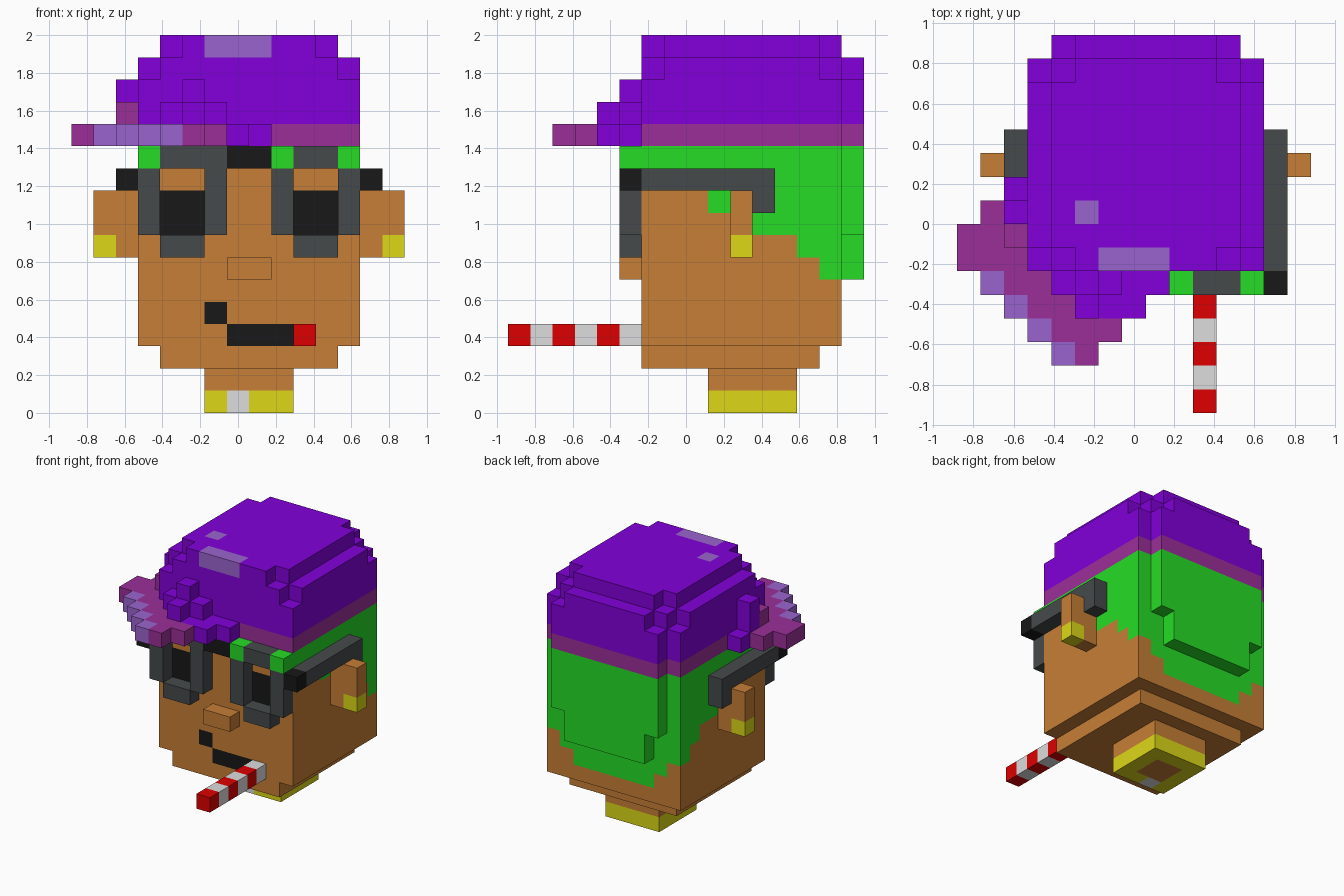
import bpy
import bmesh
from mathutils import Vector

if "Cube" in bpy.data.objects:
    bpy.data.objects.remove(bpy.data.objects["Cube"], do_unlink=True)

S = 2 / 17          # size of one block
CENTRE = Vector((7.5, 8, 0))


def linear(c):
    c /= 255
    return c / 12.92 if c <= 0.04045 else ((c + 0.055) / 1.055) ** 2.4


COLOURS = {
    "skin": (199, 126, 54), "green": (38, 221, 38), "purple": (130, 0, 218),
    "plum": (155, 47, 153), "lilac": (155, 100, 207), "gold": (221, 216, 23),
    "grey": (69, 74, 75), "black": (24, 24, 24), "red": (222, 0, 0),
    "white": (221, 221, 221),
}
MATS = {}
for key, rgb in COLOURS.items():
    m = bpy.data.materials.new(key)
    m.use_nodes = True
    col = [linear(c) for c in rgb] + [1]
    m.diffuse_color = col
    bsdf = next(n for n in m.node_tree.nodes if n.type == 'BSDF_PRINCIPLED')
    bsdf.inputs["Base Color"].default_value = col
    MATS[key] = m


def blocks(name, boxes, colour):
    """Join boxes (x0,x1,y0,y1,z0,z1 in blocks) into one outer skin.
    colour is a name, or a rule taking block x, y, z and face normal."""
    cells = {(x, y, z) for a, b, c, d, e, f in boxes
             for x in range(a, b) for y in range(c, d) for z in range(e, f)}
    bm = bmesh.new()
    mesh = bpy.data.meshes.new(name)
    used = []
    for cell in sorted(cells):
        for axis in range(3):
            for sign in (-1, 1):
                n = [0, 0, 0]
                n[axis] = sign
                if tuple(c + d for c, d in zip(cell, n)) in cells:
                    continue
                key = colour if isinstance(colour, str) else colour(*cell, tuple(n))
                if key not in used:
                    used.append(key)
                    mesh.materials.append(MATS[key])
                corners = []
                for u, v in ((0, 0), (1, 0), (1, 1), (0, 1))[::sign]:
                    p = Vector(cell)
                    p[axis] += sign > 0
                    p[(axis + 1) % 3] += u
                    p[(axis + 2) % 3] += v
                    corners.append(bm.verts.new((p - CENTRE) * S))
                bm.faces.new(corners).material_index = used.index(key)
    bmesh.ops.remove_doubles(bm, verts=bm.verts, dist=S / 100)
    bmesh.ops.dissolve_limit(bm, angle_limit=0.01, verts=bm.verts, edges=bm.edges,
                             delimit={'MATERIAL'})
    bm.to_mesh(mesh)
    bm.free()
    bpy.context.collection.objects.link(bpy.data.objects.new(name, mesh))


def both_sides(name, boxes, colour):
    """Build a part on the left (+x) and its mirror on the right."""
    blocks("left_" + name, boxes, colour)
    blocks("right_" + name, [(16 - b, 16 - a, *r) for a, b, *r in boxes], colour)


# Head: painted lenses, mouth and stepped hairline
def head_rule(x, y, z, n):
    if n == (0, -1, 0) and y == 6:
        lens = z in (8, 9) and x in (4, 5, 10, 11)
        mouth = (z == 3 and 7 <= x < 10) or (z == 4 and x == 6)
        if lens or mouth:
            return "black"
    if y == 14:
        hairline = max(4, 6 - min(x - 3, 12 - x))
    else:
        hairline = {13: 7, 12: 8, 11: 8, 10: 9, 9: 9}.get(y, 11)
    return "green" if z >= hairline else "skin"


blocks("head", [(3, 13, 6, 15, 3, 12), (4, 12, 6, 14, 2, 3)], head_rule)
blocks("nose", [(7, 9, 5, 6, 6, 7)], "skin")
blocks("back_hair", [(4, 12, 15, 16, 8, 12), (5, 11, 15, 16, 6, 8)], "green")
for i, x in enumerate((3, 9, 12)):
    blocks(f"fringe_{i + 1}", [(x, x + 1, 5, 6, 11, 12)], "green")


# Neck with a gold chain and pendant
def neck_rule(x, y, z, n):
    if z == 0 and (x, y) == (7, 9):
        return "white"
    core = 7 <= x < 9 and 10 <= y < 12
    return "skin" if z == 1 or core else "gold"


blocks("neck_and_chain", [(6, 10, 9, 13, 0, 2)], neck_rule)

# Ears with earrings
both_sides("ear", [(13, 14, 10, 11, 7, 10), (14, 15, 10, 11, 8, 10)], "skin")
both_sides("earring", [(14, 15, 10, 11, 7, 8)], "gold")

# Glasses
both_sides("temple_arm", [(13, 14, 6, 12, 10, 11), (13, 14, 11, 12, 9, 10)], "grey")
both_sides("hinge", [(13, 14, 5, 6, 10, 11)], "black")
both_sides("lens_frame", [(9, 10, 5, 6, 8, 11), (12, 13, 5, 6, 8, 11),
                          (10, 12, 5, 6, 7, 8), (10, 12, 5, 6, 11, 12)], "grey")
blocks("frame_corner", [(6, 7, 5, 6, 11, 12)], "grey")
blocks("bridge", [(7, 9, 5, 6, 11, 12)], "black")

# Striped stick in the mouth
blocks("striped_stick", [(10, 11, 0, 6, 3, 4)],
       lambda x, y, z, n: "white" if y % 2 else "red")


# Cap crown with a plum band and lilac highlights
def cap_rule(x, y, z, n):
    if z == 12:
        return "plum"
    shine = (y == 6 and 6 <= x < 9) or (n == (0, 0, 1) and (x, y) == (5, 8))
    return "lilac" if z == 16 and shine else "purple"


blocks("cap_crown", [
    (3, 13, 6, 15, 12, 15), (4, 12, 15, 16, 12, 15),
    (3, 13, 7, 14, 15, 16), (4, 12, 6, 15, 15, 16), (5, 11, 15, 16, 15, 16),
    (4, 12, 7, 14, 16, 17), (5, 11, 6, 15, 16, 17)], cap_rule)

# Bill turned toward the right, with a lilac stepped edge
blocks("cap_bill", [
    (4, 6, 2, 3, 12, 13), (3, 7, 3, 4, 12, 13), (2, 5, 4, 5, 12, 13),
    (1, 4, 5, 6, 12, 13), (0, 3, 6, 8, 12, 13), (1, 2, 8, 9, 12, 13),
    (2, 3, 7, 8, 13, 14)],
    lambda x, y, z, n: "lilac" if x + y == 6 and x > 0 else "plum")

# Purple folds where the bill meets the crown
blocks("cap_front_fold", [
    (5, 8, 4, 5, 12, 13), (4, 9, 5, 6, 12, 13),
    (5, 6, 4, 5, 13, 14), (4, 7, 5, 6, 13, 14), (5, 6, 5, 6, 14, 15)], "purple")
blocks("cap_side_fold", [(2, 3, 8, 9, 12, 15), (2, 3, 9, 10, 12, 13)], "purple")
